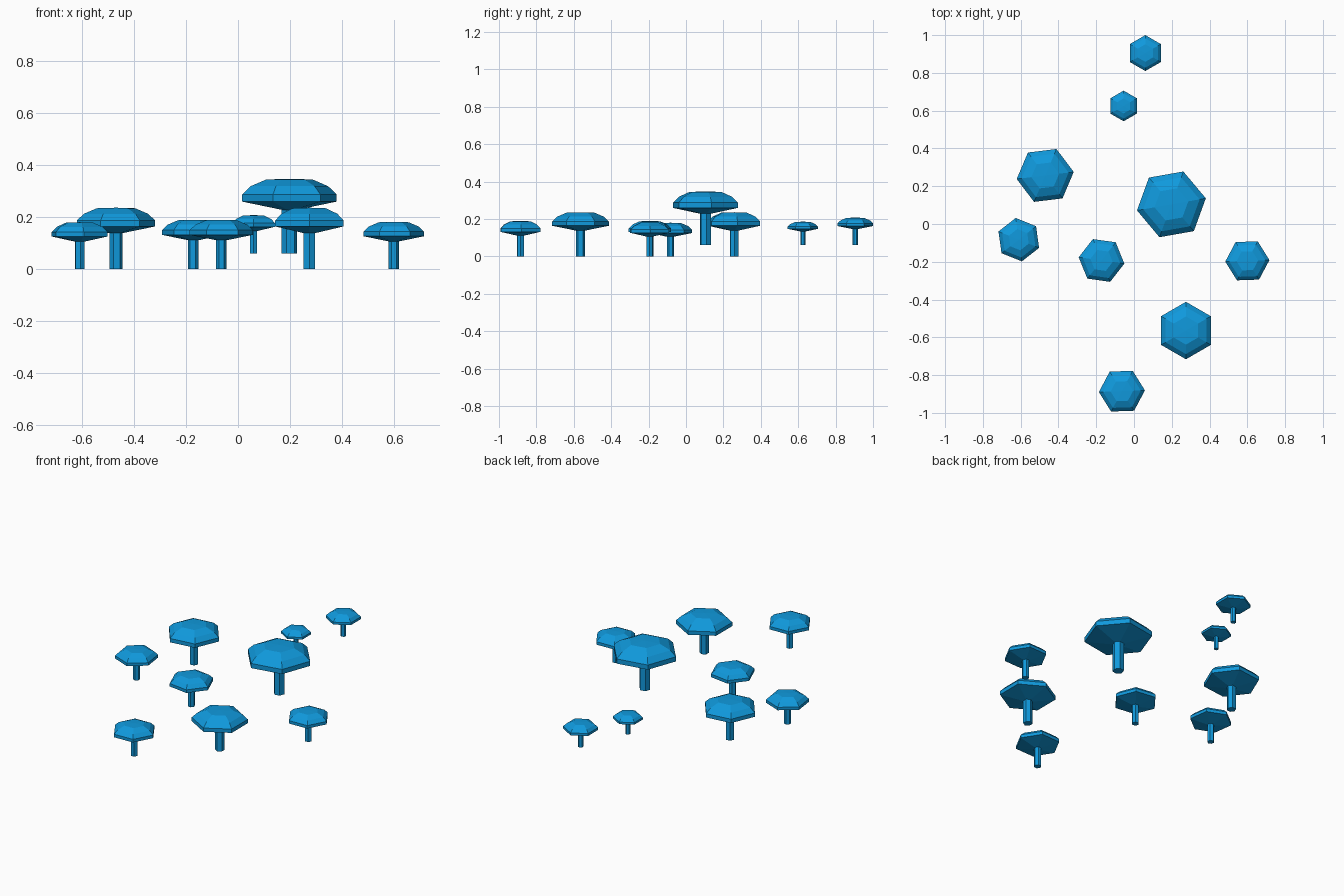
import bpy, bmesh, math

if "Cube" in bpy.data.objects:
    bpy.data.objects.remove(bpy.data.objects["Cube"], do_unlink=True)

blue = bpy.data.materials.new("mushroom blue")
blue.use_nodes = True
COLOUR = (0.005, 0.32, 0.72, 1)
blue.diffuse_color = COLOUR
blue.node_tree.nodes["Principled BSDF"].inputs["Base Color"].default_value = COLOUR

# Unit profiles as (radius, height), scaled by the cap radius
STEM = [(0.165, 0), (0.165, 0.96)]
CAP = [(0.165, 0.91), (1, 1.08), (1, 1.23), (0.82, 1.40), (0.49, 1.54)]


def hexagonal_lathe(name, profile, radius, location, angle):
    """Six-sided solid of revolution with closed ends."""
    bm = bmesh.new()
    rings = []
    for r, z in profile:
        ring = []
        for i in range(6):
            a = angle + i * math.pi / 3
            ring.append(bm.verts.new((r * radius * math.cos(a), r * radius * math.sin(a), z * radius)))
        rings.append(ring)
    for low, high in zip(rings, rings[1:]):
        for i in range(6):
            j = (i + 1) % 6
            bm.faces.new((low[i], low[j], high[j], high[i]))
    bm.faces.new(rings[0][::-1])
    top = bm.faces.new(rings[-1])
    if profile is CAP:
        # Very shallow point on the crown
        crown = bmesh.ops.poke(bm, faces=[top])["verts"][0]
        crown.co.z += 0.015 * radius
    mesh = bpy.data.meshes.new(name)
    bm.to_mesh(mesh)
    bm.free()
    mesh.materials.append(blue)
    obj = bpy.data.objects.new(name, mesh)
    obj.location = location
    bpy.context.collection.objects.link(obj)


# Each mushroom: x, y, base height, cap radius, turn in degrees
MUSHROOMS = {
    "far_back": (0.06, 0.905, 0.06, 0.095, 30),
    "small_back": (-0.055, 0.625, 0.06, 0.081, 30),
    "back_right": (-0.47, 0.257, 0, 0.152, 7),
    "side_right": (-0.61, -0.083, 0, 0.116, 38),
    "middle": (-0.172, -0.193, 0, 0.122, -8),
    "giant": (0.198, 0.104, 0.06, 0.185, 10),
    "side_left": (0.6, -0.195, 0, 0.117, 2),
    "front_left": (0.275, -0.564, 0, 0.152, 30),
    "front": (-0.064, -0.885, 0, 0.122, 2),
}
for name, (x, y, z, radius, turn) in MUSHROOMS.items():
    hexagonal_lathe(name + "_stem", STEM, radius, (x, y, z), math.radians(turn))
    hexagonal_lathe(name + "_cap", CAP, radius, (x, y, z), math.radians(turn))
